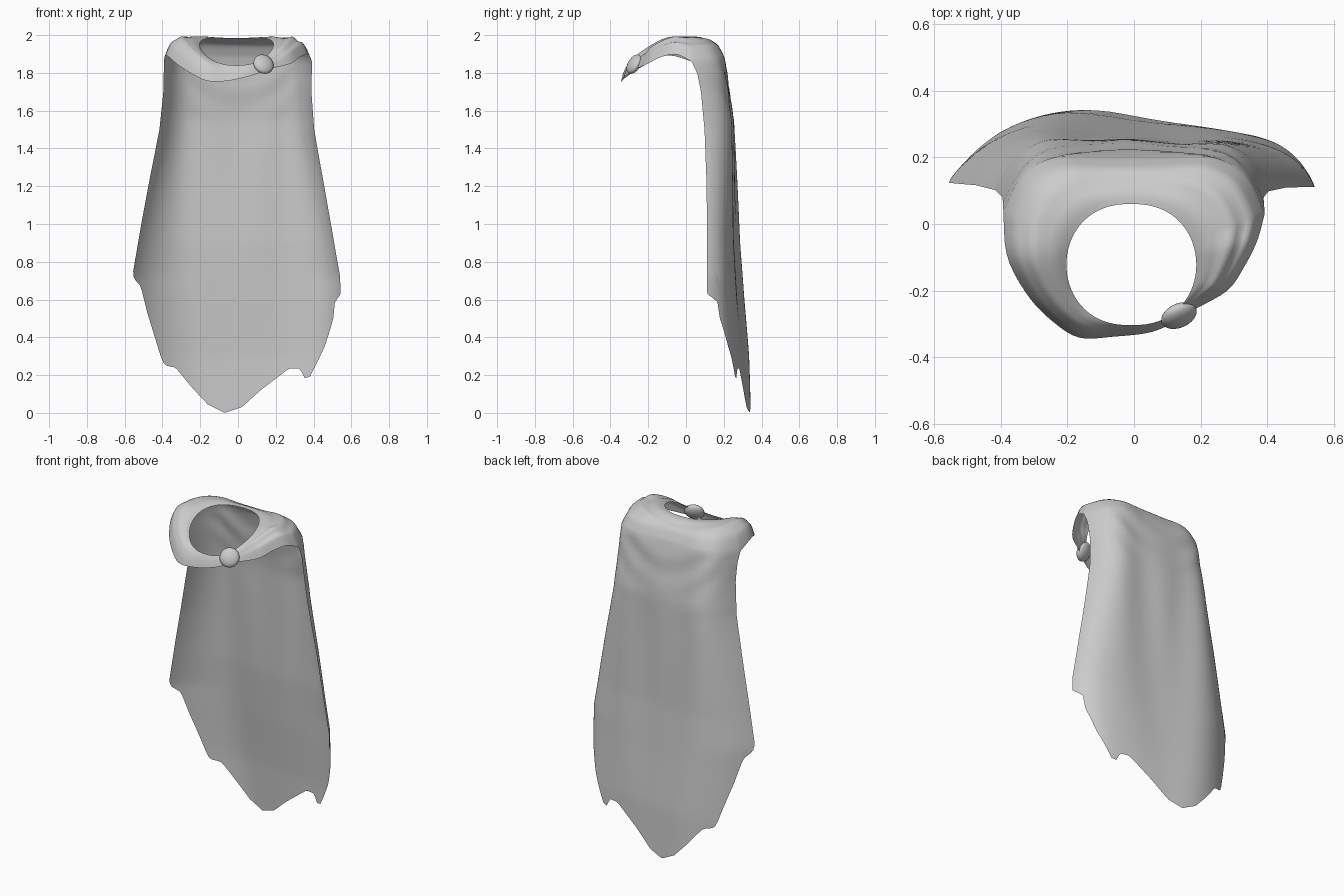
import bpy, bmesh, math
from mathutils import Vector

cube = bpy.data.objects.get("Cube")
if cube:
    bpy.data.objects.remove(cube, do_unlink=True)

grey = bpy.data.materials.new("plain grey")
grey.use_nodes = True
grey.diffuse_color = (0.6, 0.6, 0.6, 1)
grey.node_tree.nodes["Principled BSDF"].inputs["Base Color"].default_value = (0.6, 0.6, 0.6, 1)


def lookup(table, k):
    """Linear interpolation in a list of rising (key, value) pairs."""
    if k <= table[0][0]:
        return table[0][1]
    for (a, p), (b, q) in zip(table, table[1:]):
        if k <= b:
            return p + (q - p) * (k - a) / (b - a)
    return table[-1][1]


def spline(points, t):
    """Catmull-Rom curve through the points, t from 0 to 1."""
    s = t * (len(points) - 1)
    i = min(int(s), len(points) - 2)
    f = s - i
    a, b, c, d = (points[max(0, min(len(points) - 1, i + k))] for k in (-1, 0, 1, 2))
    return 0.5 * (2 * b + (c - a) * f + (2 * a - 5 * b + 4 * c - d) * f ** 2
                  + (3 * b - a - 3 * c + d) * f ** 3)


# Cape outline by height: half width, side edge depth, back depth
WIDTH = [(0, .56), (.72, .56), (1, .512), (1.2, .475), (1.5, .416), (1.7, .395), (1.86, .392)]
EDGE = [(0, .13), (.7, .118), (1.2, .113), (1.5, .10), (1.7, .08), (1.8, .06), (1.86, .03)]
BACK = [(0, .325), (.3, .313), (.6, .288), (.9, .268), (1.2, .26), (1.55, .25),
        (1.75, .222), (1.9, .2)]

# Ragged hem: height against x
HEM = [(-.56, .75), (-.55, .71), (-.515, .67), (-.48, .53), (-.4, .27), (-.38, .25),
       (-.33, .24), (-.24, .13), (-.16, .045), (-.07, 0), (.02, .03), (.12, .12),
       (.27, .235), (.33, .235), (.35, .185), (.38, .19), (.4, .23), (.46, .35),
       (.51, .5), (.515, .58), (.56, .63)]


def drape(u, z):
    """Point on the hanging cloth, u from -1 (right edge) to 1 (left edge)."""
    drop = max(0, 1 - z / 1.86)
    power = 5.5 + 1.5 * (1 - drop) if u > 0 else 2.4 + 4.6 * (1 - drop)
    edge = lookup(EDGE, z)
    y = edge + (lookup(BACK, z) - edge) * (1 - abs(u) ** power)
    inside = 1 - u ** 4
    y -= 0.085 * u * (1 - u * u) * drop                                 # skewed hem
    across = math.sqrt(u * u + 0.02)
    y += 0.008 * inside * min(1, 4 * drop) * (1 - 0.7 * drop) * math.cos(9 * (across - 0.8 + 0.5 * drop))
    swag = math.exp(-((1.8 - z) / 0.18) ** 2)
    y += 0.004 * inside * swag * math.sin(36 * (z - 0.3 * u * u))       # swags
    curl = 0.08 * drop * (1 - drop) * max(0, u) ** 12                   # turned-in edge
    return Vector((u * lookup(WIDTH, z) - curl, y - 0.01 * u * drop, z))


def neck(theta):
    s, c = math.sin(theta), math.cos(theta)
    x = math.copysign(abs(c) ** 0.85, c)
    return Vector((-0.008 + 0.195 * x, -0.122 + 0.182 * s,
                   1.95 + 0.0725 * s - 0.0375 * s * s))


def shoulder_column(outer, rows=14):
    """Points from the neck opening over the shoulder to the outer line."""
    theta = math.atan2(outer.y + 0.122, outer.x + 0.008)
    inner = neck(theta)
    reach = min(1, (outer - inner).xy.length / 0.19)
    side = math.cos(theta)
    top = inner.lerp(outer, 0.75)
    top.z = inner.z + reach * ((0.075 if side > 0 else 0.09) * side ** 2 - 0.003)
    if reach < 0.5:
        top = top.lerp(inner.lerp(outer, 0.5), 1 - 2 * reach)
    pleat = reach * (0.009 * side if side > 0 else -0.004 * side)
    column = []
    for r in range(rows):
        v = r / rows
        p = inner * (1 - v) ** 2 + top * 2 * v * (1 - v) + outer * v * v
        p.z += pleat * math.sin(math.pi * v) * math.sin(6 * math.pi * v)
        p.z += 0.005 * max(0, math.sin(theta)) * math.sin(math.pi * v) * math.sin(4 * math.pi * v)
        column.append(p)
    return column + [outer]


# Back columns run from the neck to the hem
columns = []
BACK_COLS, DROP_ROWS, FRONT_COLS = 80, 52, 52
for i in range(BACK_COLS + 1):
    s = 2 * i / BACK_COLS - 1
    u = 0.5 * s + 0.5 * math.sin(s * math.pi / 2)
    start = 1.86 + 0.02 * (1 - u ** 4)
    end = lookup(HEM, u * 0.56)
    col = shoulder_column(drape(u, start))
    for r in range(1, DROP_ROWS + 1):
        col.append(drape(u, start + (end - start) * r / DROP_ROWS))
    columns.append(col)

# Front columns form the band across the chest
band = [drape(1, 1.86)] + [Vector(p) for p in (
    (.37, -.05, 1.898), (.33, -.13, 1.885), (.28, -.2, 1.85), (.185, -.255, 1.825),
    (.13, -.29, 1.805), (.05, -.325, 1.78), (-.06, -.338, 1.757), (-.16, -.342, 1.757),
    (-.235, -.3, 1.79), (-.315, -.22, 1.84), (-.38, -.1, 1.893))] + [drape(-1, 1.86)]
for i in range(1, FRONT_COLS):
    columns.append(shoulder_column(spline(band, i / FRONT_COLS)))

# Cape mesh
bm = bmesh.new()
grid = [[bm.verts.new(p) for p in col] for col in columns]
for a, b in zip(grid, grid[1:] + grid[:1]):
    for r in range(min(len(a), len(b)) - 1):
        bm.faces.new((a[r], a[r + 1], b[r + 1], b[r]))
bmesh.ops.recalc_face_normals(bm, faces=bm.faces)
mesh = bpy.data.meshes.new("cape")
bm.to_mesh(mesh)
bm.free()
mesh.materials.append(grey)
mesh.shade_smooth()
cape = bpy.data.objects.new("cape", mesh)
bpy.context.collection.objects.link(cape)

# Round clasp holding the band
bpy.ops.mesh.primitive_uv_sphere_add(segments=32, ring_count=16, radius=0.056,
                                     location=(0.135, -0.275, 1.846))
clasp = bpy.context.object
clasp.name = "clasp"
clasp.scale = (1, 1, 0.5)
clasp.rotation_euler = Vector((0.38, -0.85, 0.5)).to_track_quat("Z", "Y").to_euler()
clasp.data.materials.append(grey)
clasp.data.shade_smooth()
